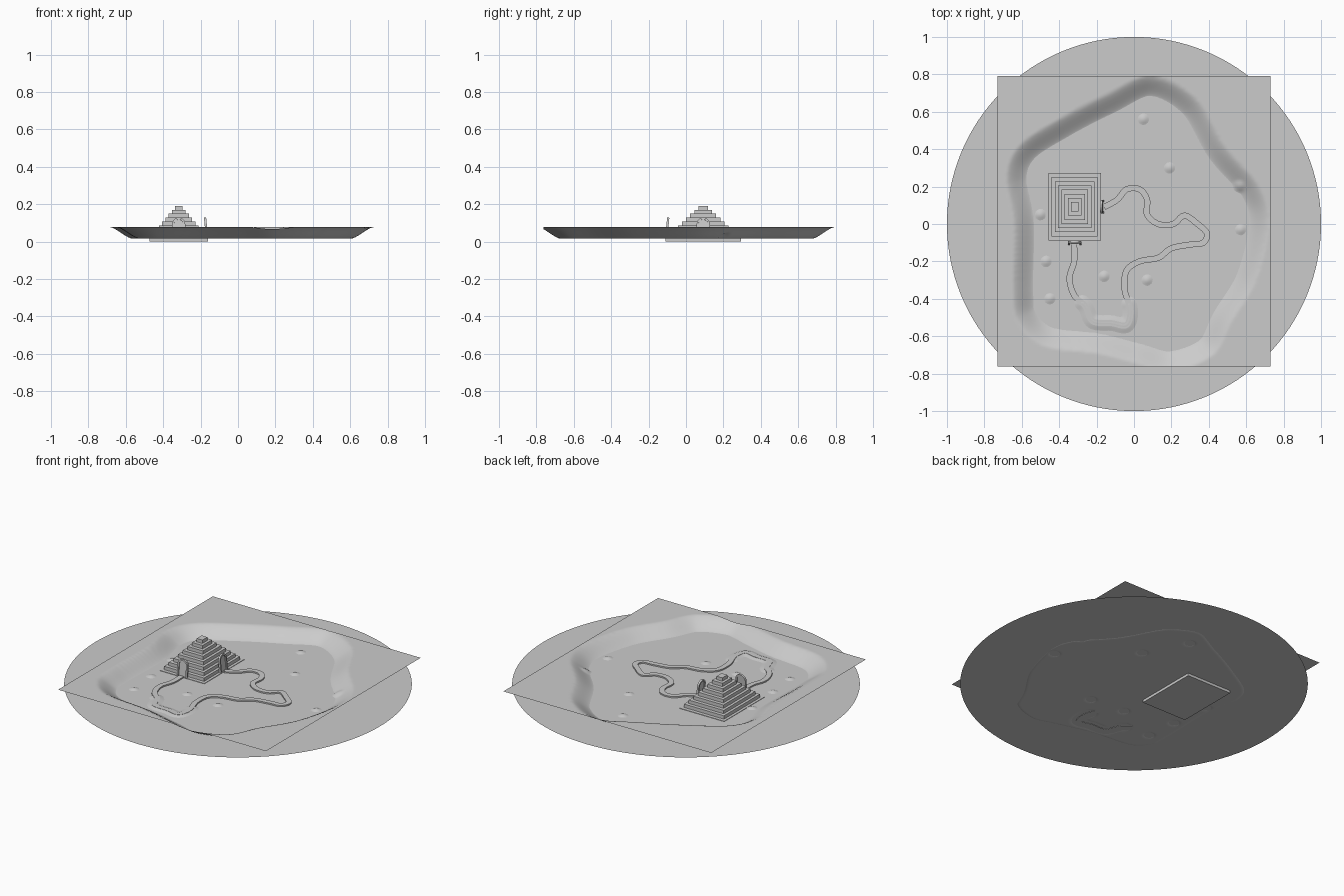
import bpy, bmesh, math
from mathutils import Vector, kdtree

if "Cube" in bpy.data.objects:
    bpy.data.objects.remove(bpy.data.objects["Cube"])

def add(name, bm, smooth=False):
    bmesh.ops.recalc_face_normals(bm, faces=bm.faces)
    me = bpy.data.meshes.new(name)
    bm.to_mesh(me)
    bm.free()
    ob = bpy.data.objects.new(name, me)
    bpy.context.collection.objects.link(ob)
    if smooth:
        me.shade_smooth()
    return ob

def spline(pts, n, closed):
    """Catmull-Rom samples through 2D points."""
    P = [Vector(p) for p in pts]
    N = len(P)
    get = (lambda i: P[i % N]) if closed else (lambda i: P[max(0, min(N - 1, i))])
    out = []
    for i in range(N if closed else N - 1):
        a, b, c, d = (get(i + k) for k in (-1, 0, 1, 2))
        for k in range(n):
            t = k / n
            out.append(0.5 * (2 * b + (c - a) * t + (2 * a - 5 * b + 4 * c - d) * t * t
                              + (3 * b - a - 3 * c + d) * t ** 3))
    if not closed:
        out.append(P[-1])
    return out

def kd_of(pts):
    kd = kdtree.KDTree(len(pts))
    for i, p in enumerate(pts):
        kd.insert((p.x, p.y, 0), i)
    kd.balance()
    return kd

FLOOR, WATER, RIM = 0.0165, 0.0186, 0.078

# Outlines: crater rim and winding path
rim = spline([(0.09, 0.79), (0.33, 0.67), (0.49, 0.41), (0.67, 0.2), (0.72, 0.0), (0.65, -0.3),
              (0.52, -0.52), (0.42, -0.7), (0.2, -0.785), (0, -0.74), (-0.2, -0.69), (-0.48, -0.65),
              (-0.62, -0.52), (-0.645, -0.35), (-0.64, 0.0), (-0.68, 0.25), (-0.61, 0.42),
              (-0.4, 0.56), (-0.15, 0.69)], 24, True)
path = spline([(-0.32, -0.11), (-0.32, -0.2), (-0.345, -0.29), (-0.32, -0.38), (-0.26, -0.44),
               (-0.22, -0.52), (-0.12, -0.53), (-0.04, -0.54), (-0.02, -0.46), (-0.05, -0.35),
               (-0.04, -0.25), (0.03, -0.2), (0.13, -0.18), (0.2, -0.13), (0.3, -0.11), (0.37, -0.1),
               (0.39, -0.05), (0.34, 0.0), (0.27, 0.045), (0.21, 0.0), (0.13, 0.0), (0.07, 0.05),
               (0.07, 0.13), (0.03, 0.185), (-0.04, 0.185), (-0.09, 0.13), (-0.16, 0.09)], 10, False)
bumps = [(0.05, 0.56), (0.19, 0.3), (0.56, 0.2), (0.57, -0.03), (0.07, -0.3), (-0.16, -0.28),
         (-0.45, -0.4), (-0.47, -0.2), (-0.5, 0.05)]
rim_kd = kd_of(rim)
mound_kd = kd_of([p for p in path if p.y < -0.42])

def inside(x, y):
    c = False
    for i, p in enumerate(rim):
        q = rim[i - 1]
        if (p.y > y) != (q.y > y) and x < (q.x - p.x) * (y - p.y) / (q.y - p.y) + p.x:
            c = not c
    return c

def height(x, y):
    d = rim_kd.find((x, y, 0))[2]
    if not inside(x, y):
        return RIM
    t = min(1, d / 0.11)
    s = 0.6 * t + 0.4 * t * t * (3 - 2 * t)
    z = RIM + (FLOOR - RIM) * s
    for bx, by in bumps:
        r = math.hypot(x - bx, y - by) / 0.04
        if r < 1:
            z += 0.011 * (1 - r * r) ** 2
    m = mound_kd.find((x, y, 0))[2] / 0.055
    if m < 1:
        z += 0.011 * (1 - m * m) ** 2
    return z

# Sunken terrain sheet
bm = bmesh.new()
bmesh.ops.create_grid(bm, x_segments=140, y_segments=150, size=1)
for v in bm.verts:
    x, y = v.co.x * 0.73, v.co.y * 0.776 + 0.014
    v.co = (x, y, height(x, y))
add("terrain", bm, True)

# Flat round water sheet
bm = bmesh.new()
bmesh.ops.create_circle(bm, cap_ends=True, segments=128, radius=1)
for v in bm.verts:
    v.co.z = WATER
add("water_disc", bm)

# Winding raised path
bm = bmesh.new()
prev = None
first = None
for i, p in enumerate(path):
    t = (path[min(i + 1, len(path) - 1)] - path[max(i - 1, 0)]).normalized()
    n = Vector((-t.y, t.x)) * 0.016
    ring = [bm.verts.new((p.x + s * n.x, p.y + s * n.y, z))
            for s, z in ((-1, 0.0165), (1, 0.0165), (1, 0.027), (-1, 0.027))]
    if prev:
        for k in range(4):
            bm.faces.new((prev[k], prev[(k + 1) % 4], ring[(k + 1) % 4], ring[k]))
    first = first or ring
    prev = ring
bm.faces.new(first)
bm.faces.new(prev)
add("path", bm)

# Stepped pyramid
CX, CY, N, H = -0.317, 0.092, 9, 0.192
bm = bmesh.new()
for i in range(N):
    hx, hy = 0.1575 - 0.0172 * i, 0.2025 - 0.0222 * i
    vs = bmesh.ops.create_cube(bm, size=2)["verts"]
    for v in vs:
        v.co = (CX + v.co.x * hx, CY + v.co.y * hy, H / N * (i + 0.5 + 0.5 * v.co.z))
add("stepped_pyramid", bm)

def arch(half_w, top):
    """Upright arch outline from foot to foot."""
    spring = top - half_w
    arc = [(half_w * math.cos(a * math.pi / 12), spring + half_w * math.sin(a * math.pi / 12))
           for a in range(13)]
    return [(half_w, 0)] + arc + [(-half_w, 0)]

def doorway(name, loc, turn):
    # Arched frame with a recessed door panel, leaning back slightly
    bm = bmesh.new()
    outer, inner = arch(0.035, 0.112), arch(0.025, 0.102)
    rows = [[bm.verts.new((x, y, z)) for x, z in o]
            for o, y in ((outer, -0.006), (inner, -0.006), (inner, 0.006), (outer, 0.006))]
    for r in range(4):
        a, b = rows[r], rows[(r + 1) % 4]
        for k in range(len(a) - 1):
            bm.faces.new((a[k], a[k + 1], b[k + 1], b[k]))
    for k in (0, -1):
        bm.faces.new([r[k] for r in rows])
    frame = add(name + "_frame", bm)
    bm = bmesh.new()
    bm.faces.new([bm.verts.new((x, 0.001, z)) for x, z in inner])
    panel = add(name + "_panel", bm)
    for ob in (frame, panel):
        ob.location = loc
        ob.rotation_euler = (-0.1, 0, turn)

doorway("front_door", (CX, -0.106, 0.017), 0)
doorway("side_door", (-0.165, CY, 0.017), math.pi / 2)
